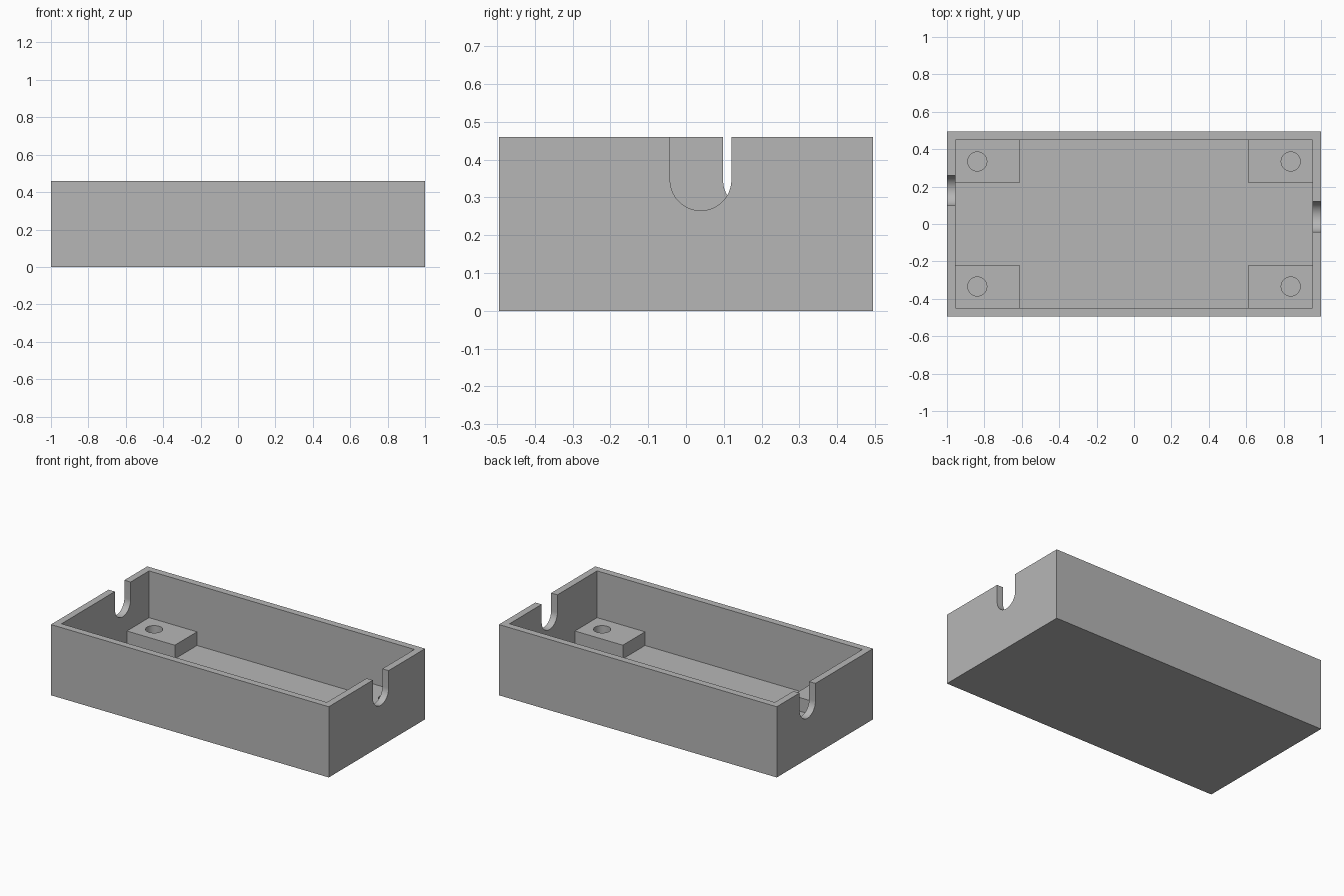
import bpy
import bmesh
from math import cos, sin, pi, radians
from mathutils import Vector

default = bpy.data.objects.get("Cube")
if default:
    bpy.data.objects.remove(default, do_unlink=True)

# Overall sizes
HALF_X, HALF_Y, HEIGHT = 1.0, 0.495, 0.46
WALL, FLOOR, POST_TOP = 0.045, 0.067, 0.156
SLOT_R, SLOT_Z = 0.081, 0.346

grey = bpy.data.materials.new("plain grey")
grey.use_nodes = True
colour = (0.47, 0.47, 0.47, 1)
grey.diffuse_color = colour
grey.node_tree.nodes["Principled BSDF"].inputs["Base Color"].default_value = colour


def prism(name, outline, direction):
    """Extrude a closed outline of 3D points along a direction."""
    bm = bmesh.new()
    face = bm.faces.new([bm.verts.new(p) for p in outline])
    extruded = bmesh.ops.extrude_face_region(bm, geom=[face])
    verts = [g for g in extruded["geom"] if isinstance(g, bmesh.types.BMVert)]
    bmesh.ops.translate(bm, vec=Vector(direction), verts=verts)
    bmesh.ops.recalc_face_normals(bm, faces=bm.faces)
    mesh = bpy.data.meshes.new(name)
    bm.to_mesh(mesh)
    bm.free()
    mesh.materials.append(grey)
    obj = bpy.data.objects.new(name, mesh)
    bpy.context.collection.objects.link(obj)
    return obj


def block(name, x0, x1, y0, y1, z0, z1):
    outline = [(x0, y0, z0), (x1, y0, z0), (x1, y1, z0), (x0, y1, z0)]
    return prism(name, outline, (0, 0, z1 - z0))


def combine(target, tool, operation):
    """Apply a boolean and remove the tool object."""
    mod = target.modifiers.new(tool.name, "BOOLEAN")
    mod.operation = operation
    mod.solver = "EXACT"
    mod.object = tool
    bpy.context.view_layer.objects.active = target
    bpy.ops.object.modifier_apply(modifier=mod.name)
    bpy.data.objects.remove(tool, do_unlink=True)


# Open tray
tray = block("enclosure_tray", -HALF_X, HALF_X, -HALF_Y, HALF_Y, 0, HEIGHT)
in_x, in_y = HALF_X - WALL, HALF_Y - WALL
combine(tray, block("cavity", -in_x, in_x, -in_y, in_y, FLOOR, HEIGHT + 0.1), "DIFFERENCE")

# Corner mounting blocks with round screw holes
for sx in (-1, 1):
    for sy in (-1, 1):
        xs = sorted((sx * 0.61, sx * (in_x + WALL / 2)))
        ys = sorted((sy * 0.222, sy * (in_y + WALL / 2)))
        combine(tray, block("mounting_block", *xs, *ys, FLOOR / 2, POST_TOP), "UNION")
        ring = [(sx * 0.838 + 0.051 * cos(2 * pi * i / 48),
                 sy * 0.334 + 0.051 * sin(2 * pi * i / 48), FLOOR) for i in range(48)]
        combine(tray, prism("screw_hole", ring, (0, 0, 0.2)), "DIFFERENCE")

# Round-bottomed cable slots in the end walls
for x, y in ((0.9, 0.039), (-1.1, 0.179)):
    arc = [(x, y + SLOT_R * cos(pi + pi * i / 32), SLOT_Z + SLOT_R * sin(pi + pi * i / 32))
           for i in range(33)]
    top = [(x, y + SLOT_R, HEIGHT + 0.1), (x, y - SLOT_R, HEIGHT + 0.1)]
    combine(tray, prism("cable_slot", arc + top, (0.2, 0, 0)), "DIFFERENCE")

# Smooth the curved cuts, keep the corners sharp
bpy.ops.object.select_all(action="DESELECT")
tray.select_set(True)
bpy.context.view_layer.objects.active = tray
bpy.ops.object.shade_smooth_by_angle(angle=radians(30))
